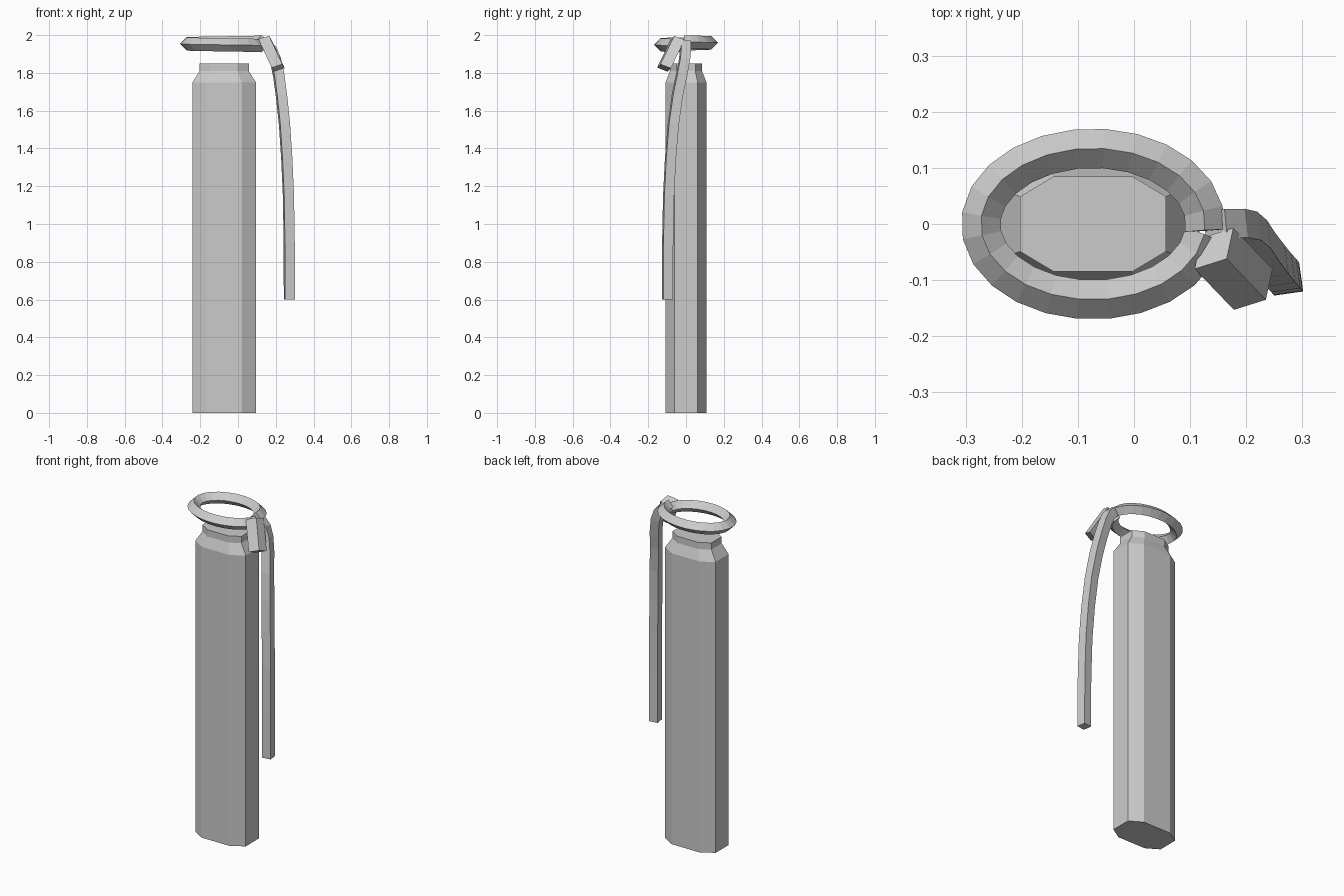
import bpy, bmesh
from math import cos, sin, radians
from mathutils import Vector

if "Cube" in bpy.data.objects:
    bpy.data.objects.remove(bpy.data.objects["Cube"])

grey = bpy.data.materials.new("plain grey")
grey.use_nodes = True
COLOUR = (0.6, 0.6, 0.6, 1)
grey.diffuse_color = COLOUR
grey.node_tree.nodes["Principled BSDF"].inputs["Base Color"].default_value = COLOUR


def loft(name, sections):
    """Skin a list of matching closed cross-sections and cap both ends."""
    bm = bmesh.new()
    loops = [[bm.verts.new(p) for p in s] for s in sections]
    n = len(loops[0])
    for low, high in zip(loops, loops[1:]):
        for i in range(n):
            j = (i + 1) % n
            bm.faces.new((low[i], low[j], high[j], high[i]))
    bm.faces.new(loops[0][::-1])
    bm.faces.new(loops[-1])
    bmesh.ops.recalc_face_normals(bm, faces=bm.faces)
    mesh = bpy.data.meshes.new(name)
    bm.to_mesh(mesh)
    bm.free()
    mesh.materials.append(grey)
    obj = bpy.data.objects.new(name, mesh)
    bpy.context.collection.objects.link(obj)
    return obj


def sweep(name, path, radius, twist, reference):
    """Carry a four-sided section along a path; reference(i) steers its side axis."""
    path = [Vector(p) for p in path]
    sections = []
    for i, p in enumerate(path):
        tangent = path[min(i + 1, len(path) - 1)] - path[max(i - 1, 0)]
        tangent.normalize()
        ref = Vector(reference(i))
        side = (ref - tangent * ref.dot(tangent)).normalized()
        other = tangent.cross(side)
        angles = [radians(twist + 90 * k) for k in range(4)]
        sections.append([p + radius * (cos(a) * side + sin(a) * other) for a in angles])
    return loft(name, sections)


# Body: stretched octagon with a sloped shoulder and short neck
CX = -0.073


def octagon(hx, hy, cut_x, cut_y, z):
    quarter = [(hx, cut_y), (cut_x, hy)]
    pts = quarter + [(-x, y) for x, y in quarter[::-1]]
    pts += [(-x, -y) for x, y in pts]
    return [(CX + x, y, z) for x, y in pts]


full = (0.168, 0.108, 0.093, 0.062)
neck = (0.13, 0.085, 0.07, 0.049)
loft("body", [octagon(*full, 0), octagon(*full, 1.75),
              octagon(*neck, 1.81), octagon(*neck, 1.85)])

# Pull ring: open oval that sinks slightly along its turn
STEPS = 24
turn = [radians(-5 + 357 * i / STEPS) for i in range(STEPS + 1)]
ring_path = [(CX + 0.2 * cos(a), 0.135 * sin(a), 1.964 - 0.02 * i / STEPS)
             for i, a in enumerate(turn)]
sweep("pull_ring", ring_path, 0.035, 0, lambda i: (0, 0, 1))

# Lever: square bar curving down beside the body
lever_path = [(0.272, -0.098, 0.6), (0.271, -0.097, 0.9), (0.267, -0.092, 1.15),
              (0.258, -0.082, 1.35), (0.246, -0.067, 1.53), (0.23, -0.046, 1.68),
              (0.215, -0.023, 1.79), (0.198, -0.008, 1.87), (0.178, -0.003, 1.92),
              (0.145, -0.003, 1.955)]
sweep("lever", lever_path, 0.037, 53, lambda i: (1, 0, 0))

# Clip: small tilted block joining ring and lever
corner = Vector((0.178, -0.153, 1.828))
wide, deep = Vector((0.057, 0.018, 0.018)), Vector((0.012, 0.055, -0.021))
rise = Vector((-0.07, 0.073, 0.15))
base = [corner, corner + wide, corner + wide + deep, corner + deep]
loft("clip_block", [base, [p + rise for p in base]])
